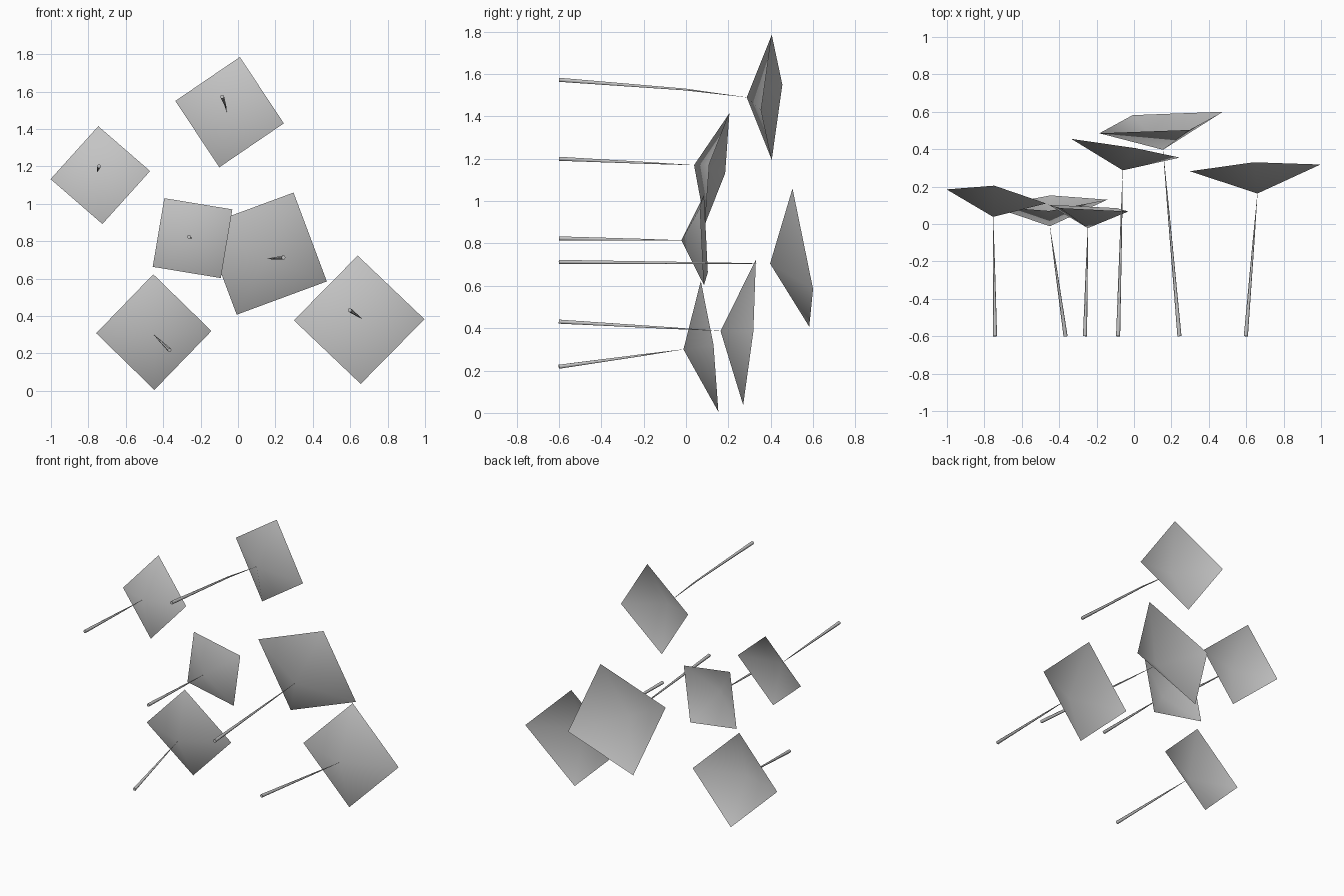
import bpy
import bmesh
from mathutils import Vector

cube = bpy.data.objects.get("Cube")
if cube:
    bpy.data.objects.remove(cube, do_unlink=True)

# One plain grey for everything
grey = bpy.data.materials.new("plain grey")
grey.use_nodes = True
colour = (0.55, 0.55, 0.55, 1)
grey.diffuse_color = colour
grey.node_tree.nodes["Principled BSDF"].inputs["Base Color"].default_value = colour


def add(name, data):
    obj = bpy.data.objects.new(name, data)
    data.materials.append(grey)
    bpy.context.collection.objects.link(obj)
    return obj


def bloom(name, apex, top, right, bottom):
    """Shallow open pyramid over a square; the fourth corner completes the square."""
    top, right, bottom = Vector(top), Vector(right), Vector(bottom)
    left = top + bottom - right
    bm = bmesh.new()
    tip = bm.verts.new(apex)
    rim = [bm.verts.new(c) for c in (top, right, bottom, left)]
    for i in range(4):
        face = bm.faces.new((tip, rim[(i + 1) % 4], rim[i]))
        face.smooth = True
    mesh = bpy.data.meshes.new(name)
    bm.to_mesh(mesh)
    bm.free()
    add(name, mesh)


def stem(name, apex, foot, lift):
    """Tapered stalk, thick at the foot and needle thin at the bloom."""
    start, end = Vector(foot), Vector(apex)
    middle = start.lerp(end, 0.67) + Vector((0, 0, lift))
    curve = bpy.data.curves.new(name, "CURVE")
    curve.dimensions = "3D"
    curve.bevel_depth = 0.011
    curve.bevel_resolution = 1
    curve.use_fill_caps = True
    spline = curve.splines.new("POLY")
    spline.points.add(2)
    for point, co, radius in zip(spline.points, (start, middle, end), (1, 0.45, 0.04)):
        point.co = (*co, 1)
        point.radius = radius
    add(name, curve)


# name: apex, top corner, right corner, bottom corner, stem foot (x, z), stem bend
FOOT_Y = -0.6
flowers = {
    "top": ((-0.06, 0.287, 1.49), (0.01, 0.405, 1.785), (0.245, 0.355, 1.43),
            (-0.10, 0.405, 1.195), (-0.085, 1.573), 0.01),
    "upper_right": ((-0.753, 0.038, 1.17), (-0.747, 0.205, 1.415), (-0.47, 0.11, 1.175),
                    (-0.725, 0.09, 0.892), (-0.743, 1.2), 0),
    "small_centre": ((-0.247, -0.022, 0.815), (-0.394, 0.085, 1.03), (-0.03, 0.067, 0.97),
                     (-0.092, 0.085, 0.603), (-0.262, 0.824), 0),
    "large_centre": ((0.155, 0.397, 0.705), (0.297, 0.503, 1.06), (0.475, 0.6, 0.585),
                     (-0.007, 0.582, 0.407), (0.243, 0.713), 0),
    "lower_right": ((-0.45, -0.012, 0.3), (-0.453, 0.07, 0.623), (-0.142, 0.13, 0.32),
                    (-0.447, 0.153, 0.005), (-0.366, 0.218), 0),
    "lower_left": ((0.66, 0.163, 0.387), (0.64, 0.33, 0.723), (0.997, 0.318, 0.383),
                   (0.656, 0.27, 0.037), (0.598, 0.431), 0),
}

for name, (apex, top, right, bottom, (x, z), lift) in flowers.items():
    bloom(name + "_bloom", apex, top, right, bottom)
    stem(name + "_stem", apex, (x, FOOT_Y, z), lift)
